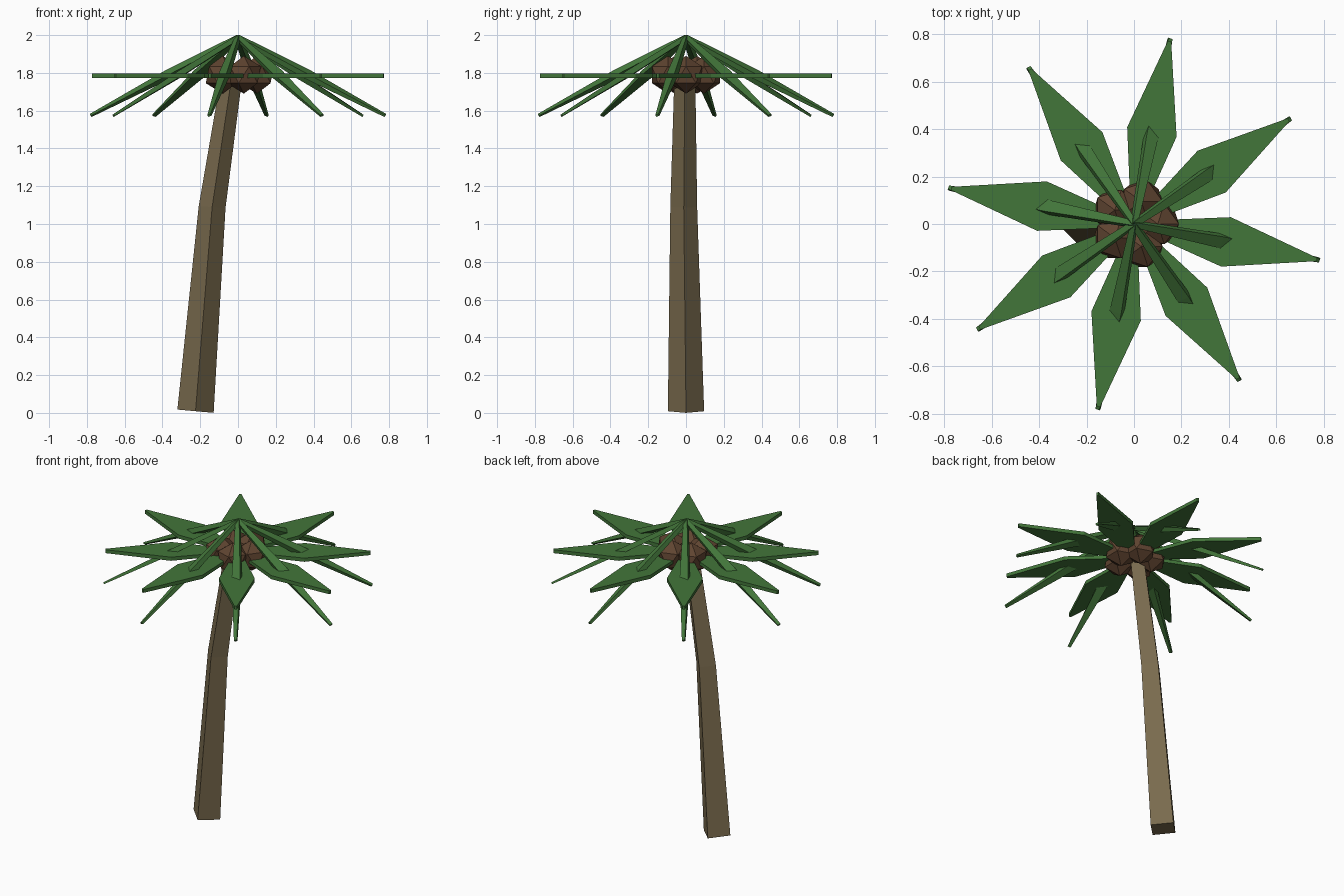
import bpy, bmesh, math
from mathutils import Vector, Matrix

if "Cube" in bpy.data.objects:
    bpy.data.objects.remove(bpy.data.objects["Cube"])


def material(name, rgb):
    m = bpy.data.materials.new(name)
    m.diffuse_color = (*rgb, 1)
    m.use_nodes = True
    m.node_tree.nodes["Principled BSDF"].inputs["Base Color"].default_value = m.diffuse_color
    return m


BARK = material("bark tan", (0.19, 0.145, 0.075))
LEAF = material("leaf green", (0.055, 0.18, 0.042))
NUT = material("coconut brown", (0.115, 0.058, 0.03))


def finish(name, bm, mat):
    bmesh.ops.recalc_face_normals(bm, faces=bm.faces)
    me = bpy.data.meshes.new(name)
    bm.to_mesh(me)
    bm.free()
    me.materials.append(mat)
    ob = bpy.data.objects.new(name, me)
    bpy.context.collection.objects.link(ob)
    return ob


def loft(name, rings, mat):
    """Skin a list of equal-length point rings and cap the ends."""
    bm = bmesh.new()
    loops = [[bm.verts.new(p) for p in ring] for ring in rings]
    n = len(loops[0])
    for a, b in zip(loops, loops[1:]):
        for i in range(n):
            j = (i + 1) % n
            bm.faces.new((a[i], a[j], b[j], b[i]))
    bm.faces.new(loops[0])
    bm.faces.new(loops[-1])
    return finish(name, bm, mat)


# Trunk: diamond cross-section that bends once; each ring tilts with the lean
def trunk_ring(x, y, z, r, lean):
    return [(x + r, y, z - r * lean), (x, y + r, z),
            (x - r, y, z + r * lean), (x, y - r, z)]


loft("trunk", [trunk_ring(-0.225, 0, 0.009, 0.096, 0.09),
               trunk_ring(-0.137, -0.012, 1.09, 0.071, 0.06),
               trunk_ring(-0.03, -0.006, 1.80, 0.055, 0.14)], BARK)


# Leaf blade along +x: stations are (distance, half width, half thickness)
def blade(name, stations, matrix):
    rings = [[matrix @ Vector(p) for p in
              ((x, w, t), (x, -w, t), (x, -w, -t), (x, w, -t))]
             for x, w, t in stations]
    return loft(name, rings, LEAF)


# Crown: eight broad level fronds and eight slim drooping ones
DROOP = math.atan2(0.41, 0.79)
for k in range(8):
    turn = Matrix.Rotation(math.radians(45 * k - 11), 4, 'Z')
    blade(f"broad_frond_{k + 1}",
          [(0.01, 0.015, 0.010), (0.395, 0.106, 0.012), (0.785, 0.007, 0.011)],
          Matrix.Translation((0, 0, 1.785)) @ turn)
    blade(f"drooping_frond_{k + 1}",
          [(0.0, 0.012, 0.012), (0.42, 0.027, 0.016), (0.895, 0.009, 0.006)],
          Matrix.Translation((0, 0, 1.987)) @ turn
          @ Matrix.Rotation(DROOP, 4, 'Y')
          @ Matrix.Rotation(math.radians(22), 4, 'X'))

# Coconuts: ring of five low-poly balls under the crown
for k in range(5):
    a = math.radians(72 * k)
    bm = bmesh.new()
    bmesh.ops.create_icosphere(
        bm, subdivisions=1, radius=0.1,
        matrix=Matrix.Translation((0.1 * math.cos(a), 0.1 * math.sin(a), 1.79))
        @ Matrix.Rotation(a, 4, 'Z'))
    finish(f"coconut_{k + 1}", bm, NUT)
